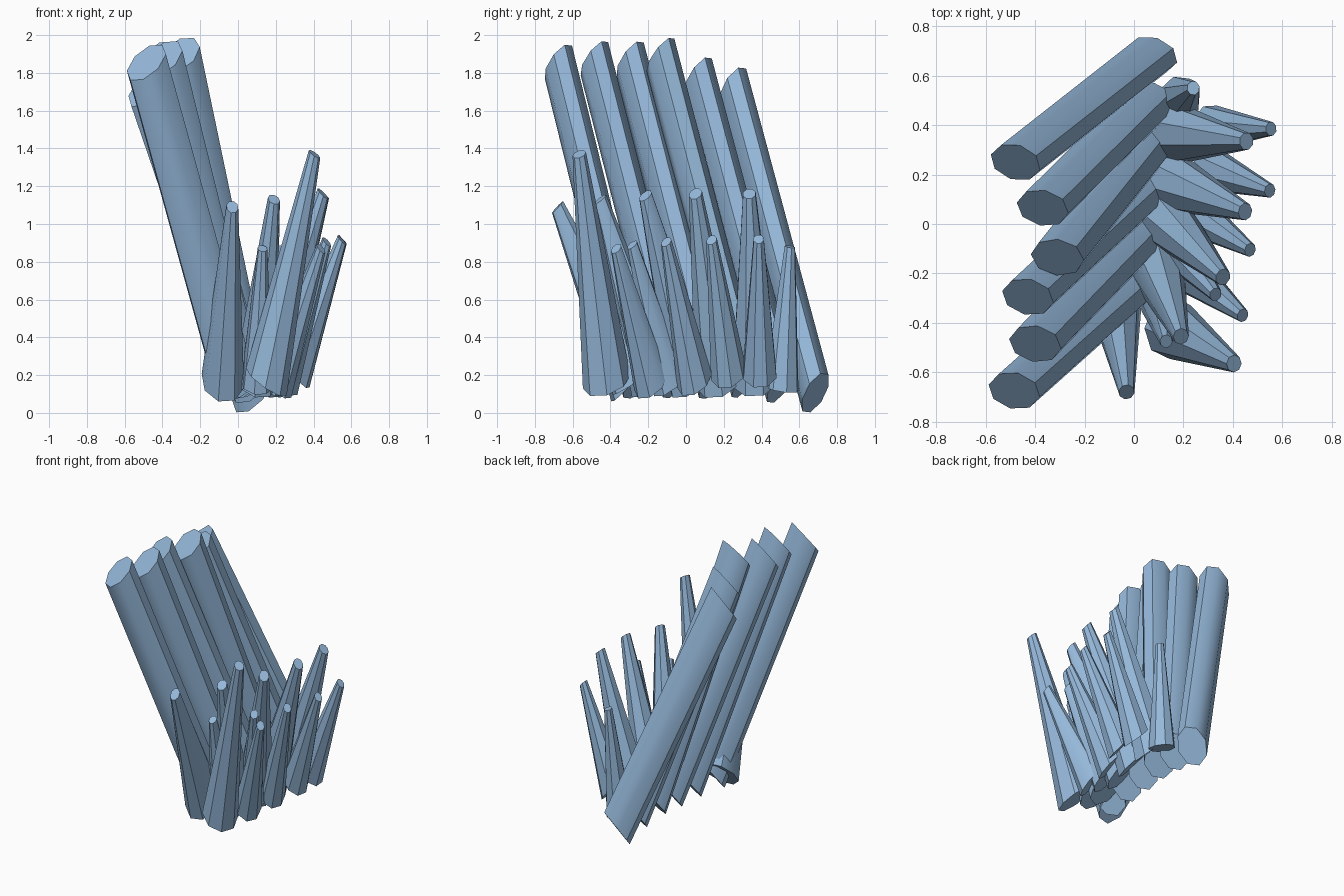
import bpy, bmesh, math
from mathutils import Vector

if "Cube" in bpy.data.objects:
    bpy.data.objects.remove(bpy.data.objects["Cube"])

mat = bpy.data.materials.new("pale blue crystal")
mat.diffuse_color = (0.30, 0.48, 0.70, 1)
mat.use_nodes = True
mat.node_tree.nodes["Principled BSDF"].inputs["Base Color"].default_value = mat.diffuse_color

# Crystals are regular in a space that is then stretched by these factors
COLUMN_SCALE = (1.0, 0.75, 1.58)
SPIKE_SCALE = (0.9, 1.0, 1.6)


def crystal(name, base, tip, r0, r1, scale, sides=8, phase=26):
    """Capped, faceted crystal running from base centre to tip centre."""
    p0, p1 = (Vector([c / s for c, s in zip(p, scale)]) for p in (base, tip))
    axis = (p1 - p0).normalized()
    lean = Vector((axis.x, axis.y, 0))
    a = (lean - axis * lean.dot(axis)).normalized()
    b = axis.cross(a)
    bm = bmesh.new()
    rings = []
    for p, r in ((p0, r0), (p1, r1)):
        ring = []
        for i in range(sides):
            t = math.radians(phase) + 2 * math.pi * i / sides
            co = p + (a * math.cos(t) + b * math.sin(t)) * r
            ring.append(bm.verts.new([c * s for c, s in zip(co, scale)]))
        rings.append(ring)
    lo, hi = rings
    for i in range(sides):
        j = (i + 1) % sides
        bm.faces.new((lo[i], lo[j], hi[j], hi[i]))
    bm.faces.new(lo[::-1])
    bm.faces.new(hi)
    me = bpy.data.meshes.new(name)
    bm.to_mesh(me)
    bm.free()
    me.materials.append(mat)
    ob = bpy.data.objects.new(name, me)
    bpy.context.collection.objects.link(ob)


# Row of long leaning columns, back to front
columns = [
    ((0.075, 0.685, 0.106), (-0.48, 0.25, 1.725)),
    ((0.07, 0.50, 0.15), (-0.37, 0.065, 1.785)),
    ((0.05, 0.315, 0.17), (-0.31, -0.135, 1.895)),
    ((0.04, 0.14, 0.17), (-0.43, -0.295, 1.87)),
    ((0.02, -0.05, 0.17), (-0.40, -0.485, 1.875)),
    ((-0.02, -0.26, 0.17), (-0.485, -0.675, 1.855)),
]
for i, (base, tip) in enumerate(columns):
    crystal(f"long_column_{i + 1}", base, tip, 0.112, 0.112, COLUMN_SCALE)

# Tall tapered spikes fanning out on the other side
tall = [
    ((-0.08, -0.29, 0.17), (-0.03, -0.68, 1.09)),
    ((0.15, -0.42, 0.165), (0.405, -0.565, 1.37)),
    ((0.09, -0.17, 0.17), (0.19, -0.455, 1.13)),
    ((0.12, 0.03, 0.18), (0.36, -0.215, 1.15)),
    ((0.14, 0.175, 0.18), (0.45, 0.05, 1.16)),
    ((0.16, 0.365, 0.18), (0.455, 0.335, 1.16)),
]
for i, (base, tip) in enumerate(tall):
    crystal(f"tall_spike_{i + 1}", base, tip, 0.128, 0.036, SPIKE_SCALE)

# Short tapered spikes in front of the tall ones
short = [
    ((0.10, -0.30, 0.15), (0.13, -0.475, 0.87)),
    ((0.21, -0.185, 0.16), (0.44, -0.37, 0.87)),
    ((0.17, -0.09, 0.16), (0.33, -0.285, 0.89)),
    ((0.24, 0.045, 0.17), (0.47, -0.105, 0.905)),
    ((0.305, 0.225, 0.21), (0.55, 0.135, 0.915)),
    ((0.31, 0.39, 0.21), (0.555, 0.385, 0.92)),
    ((0.185, 0.505, 0.13), (0.24, 0.55, 0.88)),
]
for i, (base, tip) in enumerate(short):
    crystal(f"short_spike_{i + 1}", base, tip, 0.095, 0.029, SPIKE_SCALE)

# Soften only the shallow edges
for ob in bpy.context.collection.objects:
    ob.select_set(True)
    bpy.context.view_layer.objects.active = ob
bpy.ops.object.shade_smooth_by_angle(angle=math.radians(40))
